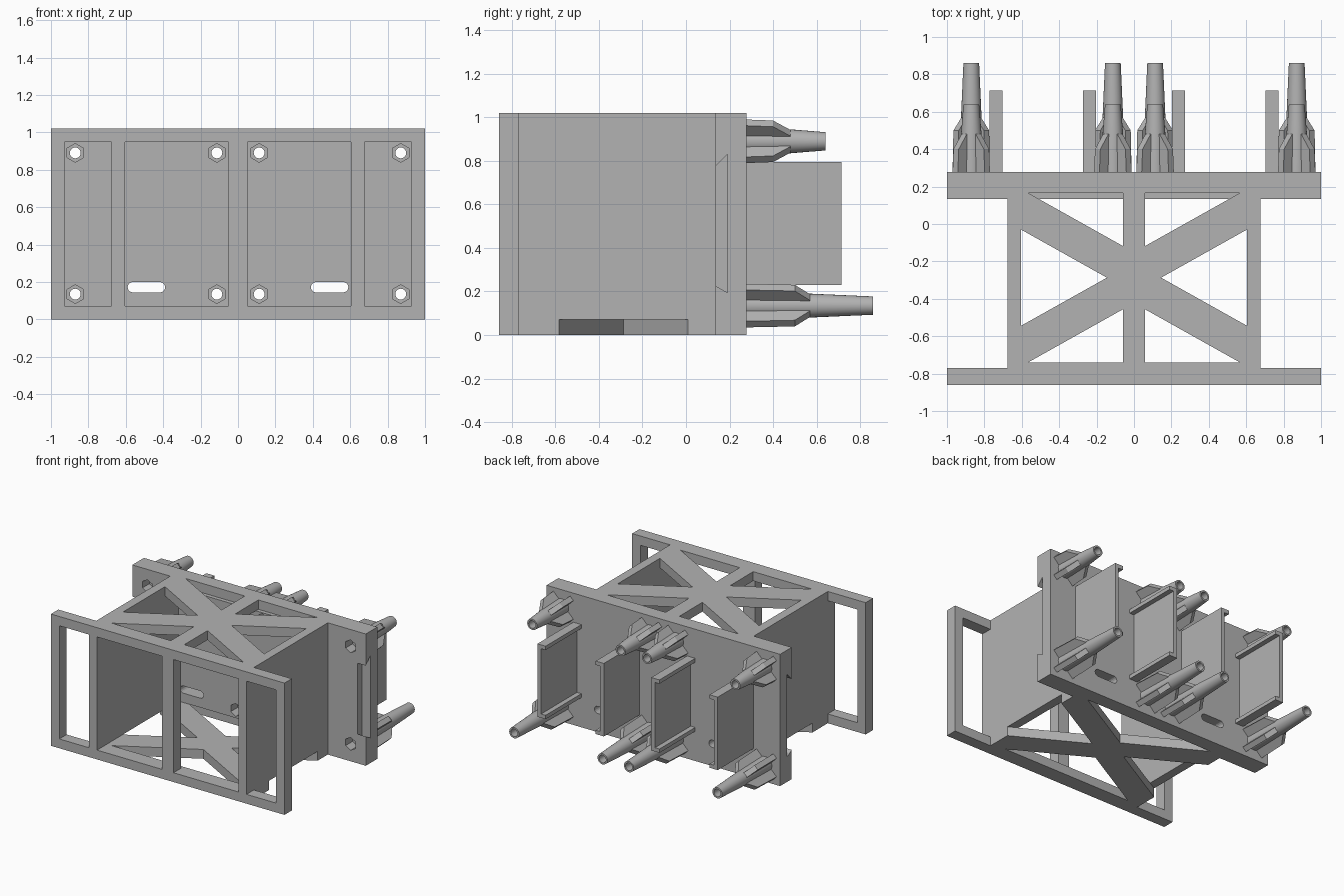
import bpy, bmesh, math
from mathutils import Matrix

if "Cube" in bpy.data.objects:
    bpy.data.objects.remove(bpy.data.objects["Cube"])

grey = bpy.data.materials.new("plain grey")
grey.use_nodes = True
grey.diffuse_color = (0.45, 0.45, 0.45, 1)
grey.node_tree.nodes["Principled BSDF"].inputs["Base Color"].default_value = grey.diffuse_color

H = 1.02                      # overall height
BAR = 0.072                   # roof and floor thickness
FRONT, FRAME_IN = -0.86, -0.77
PLATE, BACK = 0.135, 0.277
MID = -0.287                  # centre of the cross bracing


def prism(bm, pts, axis, lo, hi):
    """Extrude a 2D outline along an axis; returns the new vertices."""
    def place(u, v, t):
        return {"x": (t, u, v), "y": (u, t, v), "z": (u, v, t)}[axis]
    a = [bm.verts.new(place(u, v, lo)) for u, v in pts]
    b = [bm.verts.new(place(u, v, hi)) for u, v in pts]
    bm.faces.new(a)
    bm.faces.new(b[::-1])
    for i in range(len(pts)):
        j = (i + 1) % len(pts)
        bm.faces.new((a[j], a[i], b[i], b[j]))
    return a + b


def box(bm, x0, x1, y0, y1, z0, z1):
    return prism(bm, [(x0, y0), (x1, y0), (x1, y1), (x0, y1)], "z", z0, z1)


def ngon(x, z, r, n, turn=0.0):
    return [(x + r * math.cos(turn + math.tau * i / n),
             z + r * math.sin(turn + math.tau * i / n)) for i in range(n)]


def make(name, bm):
    bmesh.ops.recalc_face_normals(bm, faces=bm.faces)
    mesh = bpy.data.meshes.new(name)
    bm.to_mesh(mesh)
    bm.free()
    ob = bpy.data.objects.new(name, mesh)
    bpy.context.collection.objects.link(ob)
    mesh.materials.append(grey)
    return ob


def cut(ob, bm):
    """Subtract the solids in bm from ob and discard the cutter."""
    cutter = make("cutter", bm)
    cutter.hide_render = True
    mod = ob.modifiers.new("cut", "BOOLEAN")
    mod.operation, mod.solver, mod.object = "DIFFERENCE", "EXACT", cutter
    dg = bpy.context.evaluated_depsgraph_get()
    mesh = bpy.data.meshes.new_from_object(ob.evaluated_get(dg))
    ob.modifiers.clear()
    ob.data = mesh
    bpy.data.objects.remove(cutter)


def brace_holes(z0, z1, centre_bar):
    """Triangular openings that leave a diagonal cross."""
    bm = bmesh.new()
    slope = 0.56
    for s in (-1, 1):
        rise = 0.575 * slope
        prism(bm, [(s * 0.145, MID), (s * 0.72, MID + rise), (s * 0.72, MID - rise)], "z", z0, z1)
        edge = MID + s * 0.4525
        if centre_bar:
            for m in (-1, 1):
                prism(bm, [(m * 0.565, edge), (m * 0.058, edge),
                           (m * 0.058, edge - s * 0.507 * slope)], "z", z0, z1)
        else:
            prism(bm, [(-0.565, edge), (0.565, edge), (0, edge - s * 0.565 * slope)], "z", z0, z1)
    return bm


# Front frame with four windows
bm = bmesh.new()
box(bm, -1, 1, FRONT, FRAME_IN, 0, H)
frame = make("front_frame", bm)
bm = bmesh.new()
for s in (-1, 1):
    for a, b in ((0.05, 0.605), (0.675, 0.928)):
        box(bm, min(s * a, s * b), max(s * a, s * b), FRONT - 0.1, FRAME_IN + 0.1, BAR, H - BAR)
cut(frame, bm)

# Roof and floor cross braces
for name, z0, z1, lo, hi, bar in (("roof_brace", H - BAR, H, H - 0.2, H + 0.1, True),
                                  ("floor_brace", 0, BAR, -0.1, 0.2, False)):
    bm = bmesh.new()
    box(bm, -0.605, 0.605, FRAME_IN, PLATE, z0, z1)
    cut(make(name, bm), brace_holes(lo, hi, bar))

# Side walls, notched at the foot where the floor openings run through
for s, name in ((1, "left_wall"), (-1, "right_wall")):
    bm = bmesh.new()
    box(bm, min(s * 0.605, s * 0.675), max(s * 0.605, s * 0.675), FRAME_IN, PLATE, 0, H)
    cut(make(name, bm), brace_holes(-0.1, BAR, False))

# Back plate
PEGS = [(s * x, z) for s in (-1, 1) for x in (0.87, 0.113) for z in (0.135, 0.89)]
bm = bmesh.new()
box(bm, -1, 1, PLATE, BACK, 0, H)
plate = make("back_plate", bm)
cut(plate, brace_holes(H - BAR, H + 0.1, True))
cut(plate, brace_holes(-0.1, BAR, False))
bm = bmesh.new()
for s in (-1, 1):
    # dovetail notch in each end
    prism(bm, [(0.12, 0.235), (0.19, 0.195), (0.19, 0.83), (0.12, 0.76)], "x",
          min(s * 0.93, s * 1.1), max(s * 0.93, s * 1.1))
    # rounded cable slot
    ends = [(s * 0.49 + d * 0.072 + 0.028 * math.cos(a), 0.172 + 0.028 * math.sin(a))
            for d, start in ((1, -math.pi / 2), (-1, math.pi / 2))
            for a in [start + math.pi * i / 8 for i in range(9)]]
    prism(bm, ends, "y", 0, 0.5)
# hexagonal nut pockets
for x, z in PEGS:
    prism(bm, ngon(x, z, 0.05, 6, math.pi / 2), "y", 0.05, 0.22)
cut(plate, bm)
# bolt holes
bm = bmesh.new()
for x, z in PEGS:
    prism(bm, ngon(x, z, 0.029, 24), "y", 0.1, 0.4)
cut(plate, bm)

# Hollow tapered pegs with four diagonal fins
for i, (x, z) in enumerate(PEGS):
    low = z < 0.5
    tip, shoulder, fin_end = (0.86, 0.5, 0.57) if low else (0.64, 0.4, 0.48)
    start = BACK - 0.01
    bm = bmesh.new()
    profile = [(0.029, start), (0.06, start), (0.055, fin_end), (0.042, tip), (0.029, tip)]
    rings = [[bm.verts.new((u, y, v)) for u, v in ngon(0, 0, r, 24)] for r, y in profile]
    for a, b in zip(rings, rings[1:] + rings[:1]):
        for k in range(24):
            m = (k + 1) % 24
            bm.faces.new((a[k], a[m], b[m], b[k]))
    for k in range(4):
        fin = prism(bm, [(start, 0.042), (start, 0.122), (shoulder, 0.115), (fin_end, 0.054),
                         (fin_end, 0.042)], "x", -0.02, 0.02)
        bmesh.ops.rotate(bm, verts=fin, cent=(0, 0, 0),
                         matrix=Matrix.Rotation(math.pi / 4 + k * math.pi / 2, 3, "Y"))
    peg = make(("lower_peg_" if low else "upper_peg_") + str(i // 2 + 1), bm)
    peg.location = (x, 0, z)
    bpy.ops.object.select_all(action="DESELECT")
    peg.select_set(True)
    bpy.context.view_layer.objects.active = peg
    bpy.ops.object.shade_smooth_by_angle(angle=math.radians(30))

# Channel rails: each pair faces the other with lips at top and bottom
for s, side in ((1, "left"), (-1, "right")):
    for name, outer, lip in (("outer", 0.772, 0.702), ("inner", 0.203, 0.273)):
        sheet = outer + (lip - outer) * 0.45
        t = 0.03
        z0, z1 = 0.23, 0.795
        bm = bmesh.new()
        prism(bm, [(s * outer, z0), (s * lip, z0), (s * lip, z0 + t), (s * sheet, z0 + t),
                   (s * sheet, z1 - t), (s * lip, z1 - t), (s * lip, z1), (s * outer, z1)],
              "y", BACK - 0.01, 0.715)
        make(side + "_" + name + "_rail", bm)
